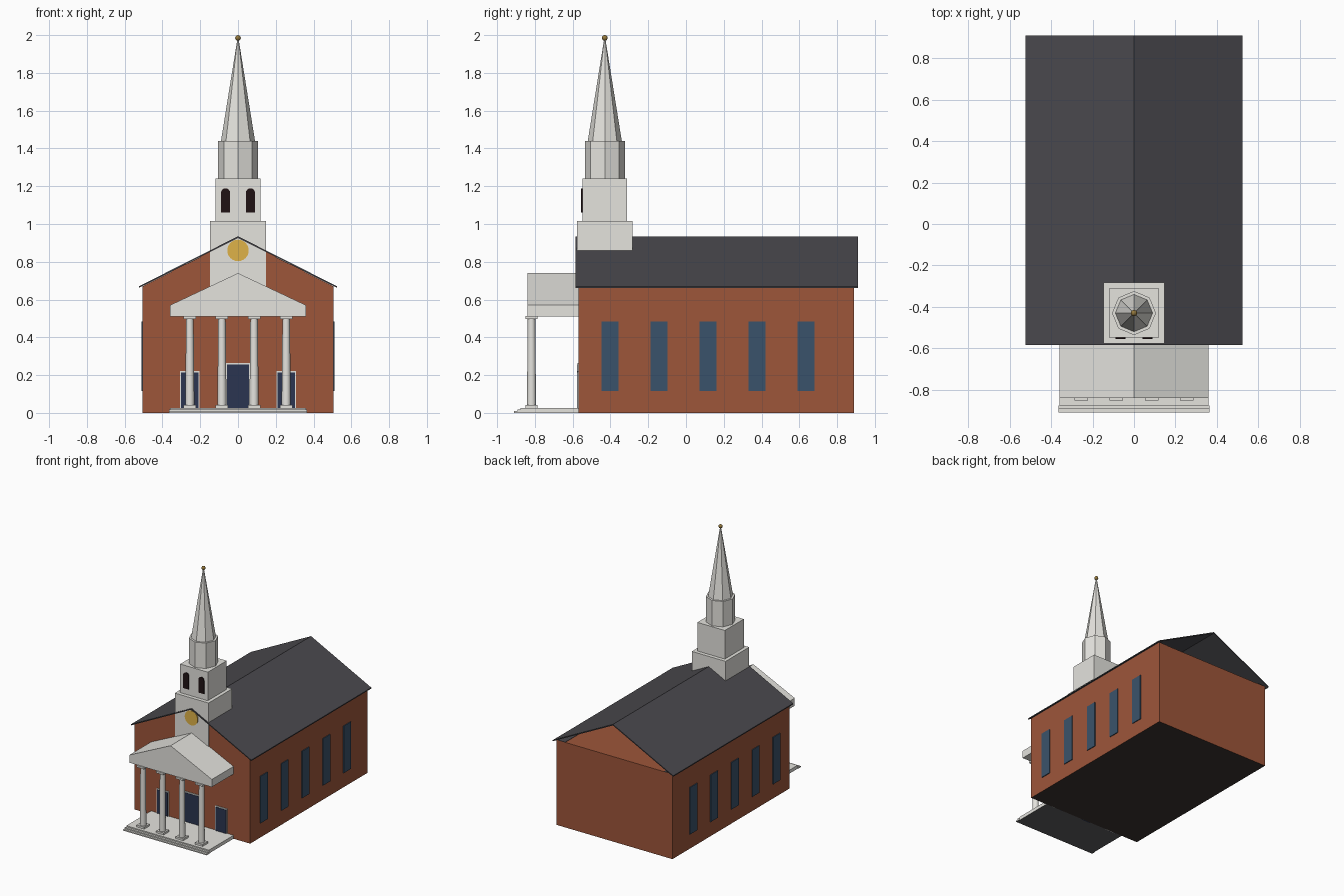
import bpy, bmesh, math
from mathutils import Matrix

cube = bpy.data.objects.get("Cube")
if cube:
    bpy.data.objects.remove(cube, do_unlink=True)


def material(name, rgb):
    m = bpy.data.materials.new(name)
    m.use_nodes = True
    m.diffuse_color = (*rgb, 1)
    bsdf = next(n for n in m.node_tree.nodes if n.type == 'BSDF_PRINCIPLED')
    bsdf.inputs["Base Color"].default_value = (*rgb, 1)
    return m


BRICK = material("brick red", (0.34, 0.092, 0.042))
WHITE = material("painted white", (0.78, 0.77, 0.73))
SLATE = material("slate grey", (0.069, 0.067, 0.076))
NAVY = material("door navy", (0.024, 0.036, 0.082))
GLASS = material("window blue", (0.042, 0.086, 0.145))
GOLD = material("gold", (0.74, 0.45, 0.065))
BRASS = material("dark brass", (0.30, 0.19, 0.045))
DARK = material("opening black", (0.014, 0.006, 0.007))
EARTH = material("underside brown", (0.045, 0.034, 0.03))
STONE = material("underside grey", (0.11, 0.11, 0.115))


def finish(name, bm, mat, smooth=False):
    bmesh.ops.recalc_face_normals(bm, faces=bm.faces)
    mesh = bpy.data.meshes.new(name)
    bm.to_mesh(mesh)
    bm.free()
    mesh.materials.append(mat)
    obj = bpy.data.objects.new(name, mesh)
    bpy.context.collection.objects.link(obj)
    if smooth:
        bpy.ops.object.select_all(action='DESELECT')
        obj.select_set(True)
        bpy.context.view_layer.objects.active = obj
        bpy.ops.object.shade_smooth_by_angle(angle=math.radians(35))
    return obj


def prism(name, profile, y0, y1, mat):
    """Extrude an x-z outline from y0 to y1."""
    bm = bmesh.new()
    face = bm.faces.new([bm.verts.new((x, y0, z)) for x, z in profile])
    ext = bmesh.ops.extrude_face_region(bm, geom=[face])
    verts = [v for v in ext["geom"] if isinstance(v, bmesh.types.BMVert)]
    bmesh.ops.translate(bm, verts=verts, vec=(0, y1 - y0, 0))
    return finish(name, bm, mat)


def box(name, x0, x1, y0, y1, z0, z1, mat):
    return prism(name, [(x0, z0), (x1, z0), (x1, z1), (x0, z1)], y0, y1, mat)


def paint_underside(obj, mat):
    obj.data.materials.append(mat)
    for p in obj.data.polygons:
        p.material_index = int(p.normal.z < -0.9)


def cone(name, x, y, z0, z1, r0, r1, sides, mat, smooth=False):
    bm = bmesh.new()
    bmesh.ops.create_cone(bm, cap_ends=True, segments=sides, radius1=r0, radius2=r1,
                          depth=z1 - z0, matrix=Matrix.Translation((x, y, (z0 + z1) / 2)))
    return finish(name, bm, mat, smooth)


# Brick hall, closed at the eaves, with a gable wall at the front only
WALL, FRONT, BACK, EAVE, RIDGE = 0.505, -0.57, 0.89, 0.67, 0.935
hall = box("hall_walls", -WALL, WALL, FRONT, BACK, 0, EAVE, BRICK)
paint_underside(hall, EARTH)
prism("front_gable", [(-WALL, EAVE), (WALL, EAVE), (0, RIDGE - 0.008)],
      FRONT, FRONT + 0.02, BRICK)

for side, s in (("left", 1), ("right", -1)):
    # Thin roof slope, open at the rear, with a soffit strip along the eave
    prism(side + "_roof", [(0, RIDGE), (s * 0.525, EAVE), (s * 0.525, EAVE - 0.008),
                           (0, RIDGE - 0.009)], -0.585, 0.91, SLATE)
    box(side + "_soffit", s * 0.43, s * WALL, FRONT + 0.02, BACK, EAVE, EAVE + 0.002, SLATE)
    # Side windows
    for i in range(5):
        y = -0.402 + i * 0.259
        box(f"{side}_window_{i + 1}", s * WALL, s * (WALL + 0.006),
            y - 0.045, y + 0.045, 0.115, 0.485, GLASS)

# Doors with white surrounds
for name, x, w, top in (("centre", 0, 0.059, 0.255), ("left", 0.255, 0.046, 0.213),
                        ("right", -0.255, 0.046, 0.213)):
    box(name + "_door_frame", x - w - 0.005, x + w + 0.005, FRONT - 0.005, FRONT,
        0.0, top + 0.009, WHITE)
    box(name + "_door", x - w, x + w, FRONT - 0.008, FRONT, 0.0, top, NAVY)

# Porch floor with two low steps in front
for name, w, y0, y1, top in (("porch_floor", 0.36, -0.876, FRONT, 0.027),
                             ("upper_step", 0.364, -0.893, -0.876, 0.018),
                             ("lower_step", 0.364, -0.91, -0.893, 0.009)):
    paint_underside(box(name, -w, w, y0, y1, 0, top, WHITE), STONE)

# Porch columns
for i in range(4):
    x, y, b = -0.255 + i * 0.17, -0.818, 0.033
    box(f"column_base_{i + 1}", x - b, x + b, y - b, y + b, 0.027, 0.042, WHITE)
    cone(f"column_{i + 1}", x, y, 0.042, 0.498, 0.024, 0.02, 16, WHITE, True)
    box(f"column_cap_{i + 1}", x - b, x + b, y - b, y + b, 0.498, 0.512, WHITE)

# Porch entablature and pediment
box("entablature", -0.36, 0.36, -0.84, FRONT, 0.51, 0.57, WHITE)
prism("pediment", [(-0.36, 0.57), (0.36, 0.57), (0, 0.74)], -0.84, FRONT, WHITE)

# Steeple
TY = -0.43
box("tower_base", -0.147, 0.147, TY - 0.147, TY + 0.147, 0.60, 1.015, WHITE)
box("belfry", -0.12, 0.12, TY - 0.118, TY + 0.118, 1.015, 1.24, WHITE)
cone("octagon_stage", 0, TY, 1.24, 1.44, 0.106, 0.106, 8, WHITE)
cone("spire", 0, TY, 1.44, 1.975, 0.09, 0.004, 8, WHITE)
bm = bmesh.new()
bmesh.ops.create_uvsphere(bm, u_segments=12, v_segments=8, radius=0.015,
                          matrix=Matrix.Translation((0, TY, 1.985)))
finish("finial_ball", bm, BRASS, True)

# Arched belfry openings on the front
for side, s in (("left", 1), ("right", -1)):
    arch = [(s * 0.066 + 0.024 * math.cos(a), 1.165 + 0.024 * math.sin(a))
            for a in (math.pi * k / 8 for k in range(9))]
    arch += [(s * 0.066 - 0.024, 1.062), (s * 0.066 + 0.024, 1.062)]
    prism(side + "_belfry_opening", arch, TY - 0.125, TY - 0.118, DARK)

# Round gold disc in the gable
disc = [(0.057 * math.cos(math.tau * k / 24), 0.86 + 0.057 * math.sin(math.tau * k / 24))
        for k in range(24)]
prism("gable_disc", disc, TY - 0.153, TY - 0.147, GOLD)
